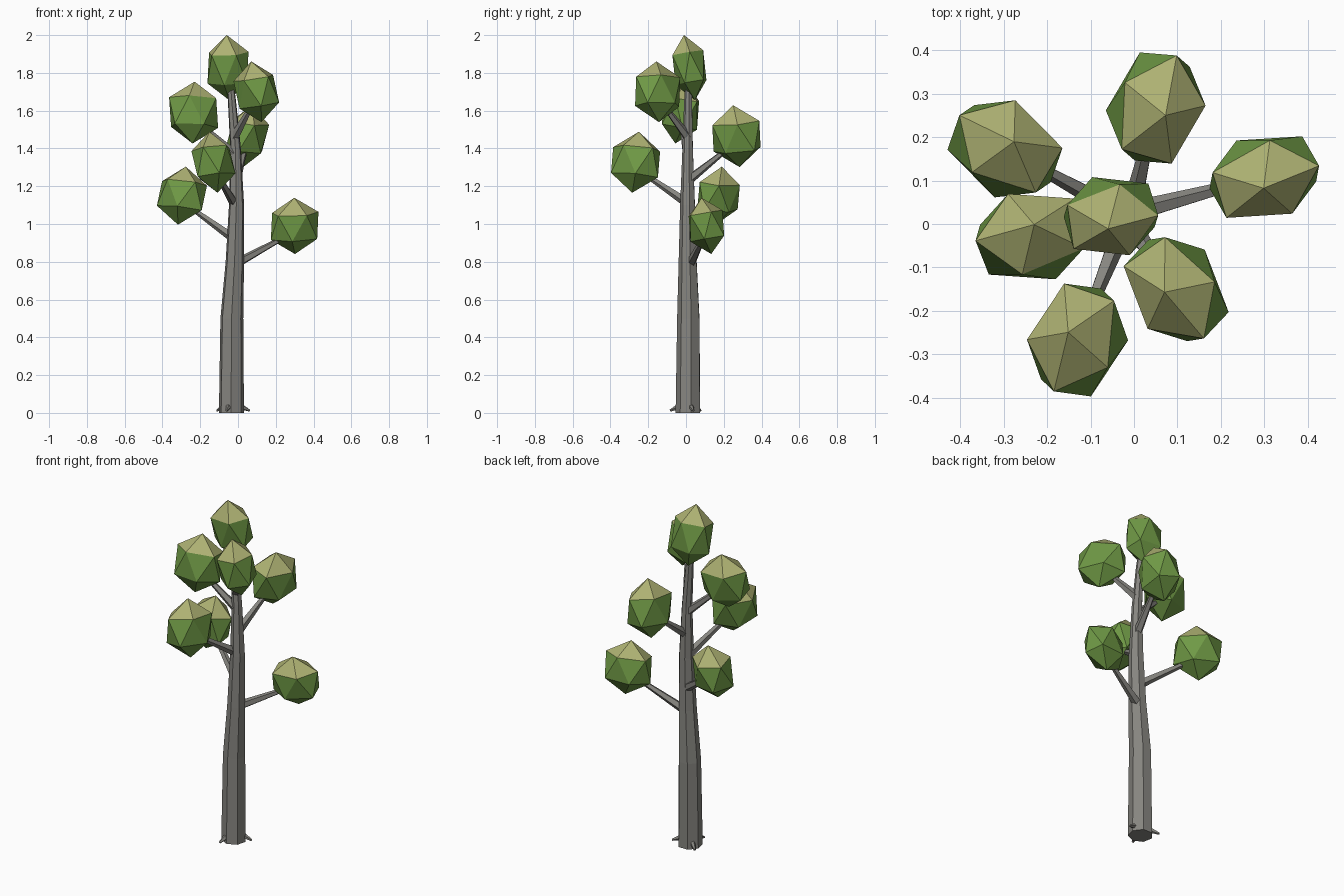
import bpy, bmesh, math
from mathutils import Vector, Matrix

if "Cube" in bpy.data.objects:
    bpy.data.objects.remove(bpy.data.objects["Cube"])


def material(name, rgb):
    m = bpy.data.materials.new(name)
    m.diffuse_color = (*rgb, 1)
    m.use_nodes = True
    m.node_tree.nodes["Principled BSDF"].inputs["Base Color"].default_value = m.diffuse_color
    return m


bark = material("bark", (0.24, 0.235, 0.215))
leaf_dark = material("leaf_green", (0.16, 0.32, 0.06))
leaf_light = material("leaf_olive", (0.42, 0.44, 0.17))


def finish(name, bm, mats):
    bmesh.ops.recalc_face_normals(bm, faces=bm.faces[:])
    me = bpy.data.meshes.new(name)
    bm.to_mesh(me)
    bm.free()
    for m in mats:
        me.materials.append(m)
    ob = bpy.data.objects.new(name, me)
    bpy.context.collection.objects.link(ob)
    return ob


def tube(name, pts, sides, flat=False, phase=0.0):
    """Capped faceted tube through (x, y, z, radius) points."""
    bm = bmesh.new()
    axis = Vector(pts[-1][:3]) - Vector(pts[0][:3])
    rot = Matrix.Identity(3) if flat else axis.to_track_quat('Z', 'Y').to_matrix()
    rings = []
    for x, y, z, r in pts:
        ring = []
        for i in range(sides):
            a = phase + math.tau * i / sides
            off = rot @ Vector((r * math.cos(a), r * math.sin(a), 0))
            ring.append(bm.verts.new(Vector((x, y, z)) + off))
        rings.append(ring)
    for lo, hi in zip(rings, rings[1:]):
        for i in range(sides):
            j = (i + 1) % sides
            bm.faces.new((lo[i], lo[j], hi[j], hi[i]))
    bm.faces.new(rings[0][::-1])
    bm.faces.new(rings[-1])
    return finish(name, bm, [bark])


def foliage(name, centre, size, azimuth):
    """Stretched, slightly tilted icosahedron with a lighter cap."""
    bm = bmesh.new()
    bmesh.ops.create_icosphere(bm, subdivisions=1, radius=1)
    for f in bm.faces:
        f.material_index = 1 if f.calc_center_median().z > 0.5 else 0
    mat = (Matrix.Translation(centre)
           @ Matrix.Rotation(math.radians(azimuth), 4, 'Z')
           @ Matrix.Rotation(0.16, 4, 'X') @ Matrix.Rotation(-0.06, 4, 'Y')
           @ Matrix.Diagonal((*size, 1)))
    bmesh.ops.transform(bm, matrix=mat, verts=bm.verts[:])
    finish(name, bm, [leaf_dark, leaf_light])


# Trunk: gently bent, tapering
tube("trunk", [(-0.035, 0.013, 0, 0.068), (-0.033, 0.015, 0.5, 0.062),
               (-0.017, 0.011, 0.8, 0.050), (-0.008, 0.010, 1.1, 0.041),
               (-0.013, 0.010, 1.4, 0.029), (-0.032, 0.012, 1.65, 0.022),
               (-0.045, 0.016, 1.80, 0.016)], 7, flat=True, phase=0.2)

# Small root spurs around the base
for k, deg in enumerate((15, 140, 255)):
    c, s = math.cos(math.radians(deg)), math.sin(math.radians(deg))
    tube(f"root_{k + 1}", [(-0.035 + 0.05 * c, 0.013 + 0.05 * s, 0.035, 0.016),
                           (-0.035 + 0.10 * c, 0.013 + 0.10 * s, 0.012, 0.006)], 5)

# Branch start on the trunk, clump centre, clump size, clump direction
limbs = [
    ((-0.01, 0.025, 0.79), (0.30, 0.108, 0.99), (0.148, 0.105, 0.151), 17),
    ((-0.015, 0.02, 0.92), (-0.297, 0.173, 1.15), (0.15, 0.115, 0.156), 149),
    ((-0.02, 0.01, 1.11), (-0.13, -0.267, 1.327), (0.15, 0.117, 0.164), 251),
    ((-0.01, 0.01, 1.23), (0.05, 0.267, 1.465), (0.15, 0.115, 0.166), 74),
    ((-0.01, 0.01, 1.36), (-0.235, -0.029, 1.59), (0.15, 0.112, 0.166), 190),
    ((-0.018, 0.01, 1.46), (0.097, -0.15, 1.70), (0.15, 0.112, 0.163), 305),
]
for k, (start, centre, size, az) in enumerate(limbs):
    a, b = Vector(start), Vector(centre) - Vector((0, 0, 0.03))
    tube(f"branch_{k + 1}", [(*a, 0.026), (*a.lerp(b, 0.85), 0.012)], 5)
    foliage(f"leaf_clump_{k + 1}", centre, size, az)

# Crown clump on the trunk tip
foliage("crown_clump", (-0.053, 0.018, 1.828), (0.126, 0.098, 0.175), 8)
